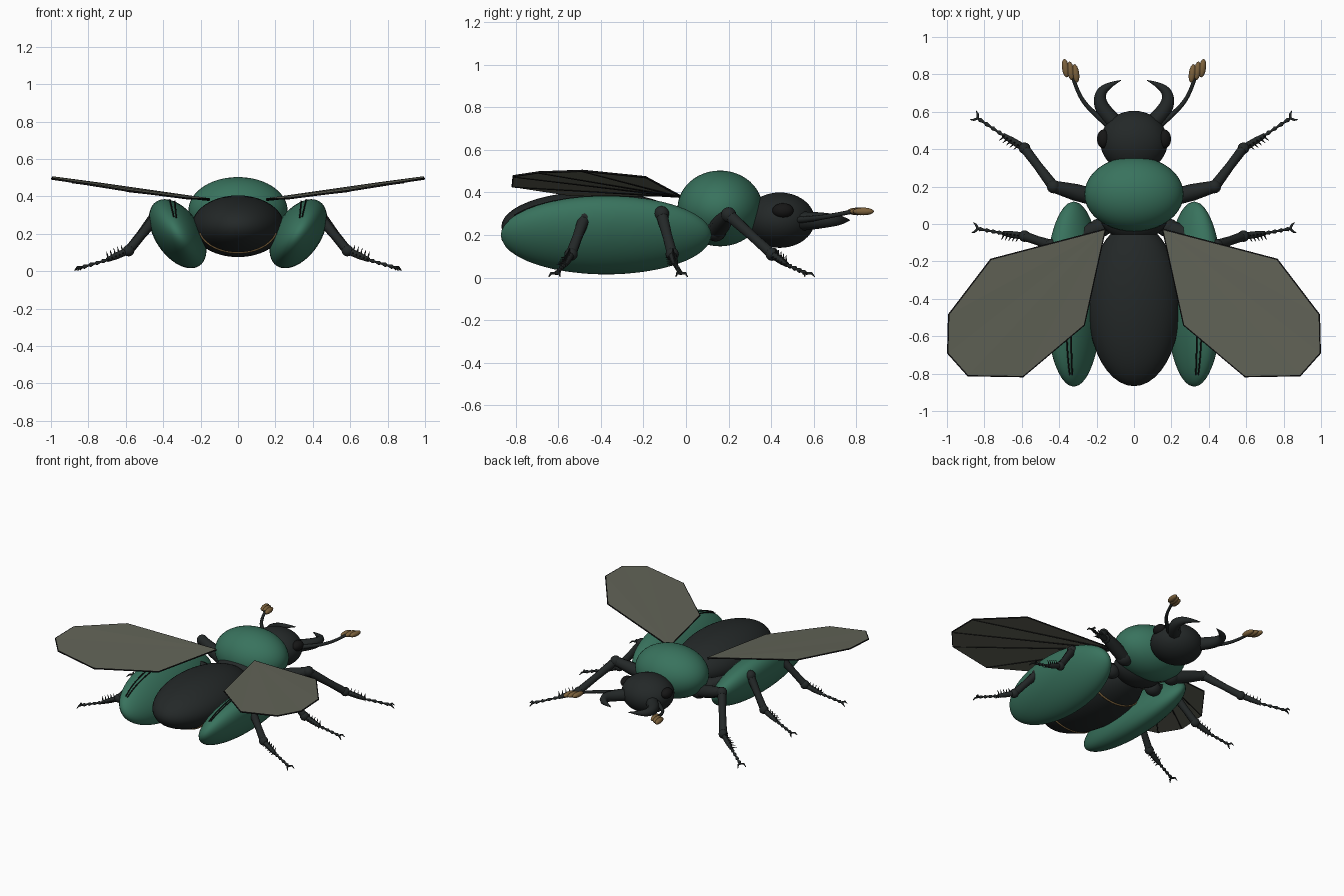
import bpy, bmesh
from math import sin, cos, pi, radians, sqrt
from mathutils import Vector, Matrix

if "Cube" in bpy.data.objects:
    bpy.data.objects.remove(bpy.data.objects["Cube"])


def material(name, rgb):
    m = bpy.data.materials.new(name)
    m.diffuse_color = (*rgb, 1)
    m.use_nodes = True
    m.node_tree.nodes["Principled BSDF"].inputs["Base Color"].default_value = m.diffuse_color
    return m


GREEN = material("green_shell", (0.04, 0.17, 0.11))
DARK = material("dark_body", (0.017, 0.021, 0.021))
BROWN = material("brown_accent", (0.2, 0.12, 0.045))
WING = material("wing_membrane", (0.12, 0.125, 0.095))
VEIN = material("vein_black", (0.008, 0.008, 0.008))


def ellipsoid(name, loc, radii, mat, rot=(0, 0, 0), seg=40, rings=24):
    bpy.ops.mesh.primitive_uv_sphere_add(segments=seg, ring_count=rings, location=loc, rotation=rot)
    o = bpy.context.object
    o.name, o.scale = name, radii
    o.data.materials.append(mat)
    bpy.ops.object.shade_smooth()
    return o


def tube(name, paths, mat, smooth=False):
    """Round tapered tubes; every path point is (x, y, z, radius)."""
    cu = bpy.data.curves.new(name, 'CURVE')
    cu.dimensions, cu.bevel_depth, cu.bevel_resolution = '3D', 1, 2
    cu.use_fill_caps = True
    for path in paths:
        sp = cu.splines.new('NURBS' if smooth else 'POLY')
        sp.points.add(len(path) - 1)
        for p, (x, y, z, r) in zip(sp.points, path):
            p.co, p.radius = (x, y, z, 1), r
        if smooth:
            sp.order_u, sp.use_endpoint_u, sp.resolution_u = 3, True, 6
    o = bpy.data.objects.new(name, cu)
    bpy.context.collection.objects.link(o)
    cu.materials.append(mat)
    bpy.ops.object.select_all(action='DESELECT')
    bpy.context.view_layer.objects.active = o
    o.select_set(True)
    bpy.ops.object.convert(target='MESH')
    bpy.ops.object.shade_smooth_by_angle(angle=radians(50))
    return bpy.context.object


# body
ellipsoid("pronotum", (0, 0.16, 0.325), (0.265, 0.2, 0.178), GREEN)
ellipsoid("head", (0, 0.44, 0.27), (0.18, 0.165, 0.13), DARK)
ellipsoid("thorax", (0, 0.04, 0.25), (0.18, 0.13, 0.11), DARK)
AC, AR = Vector((0, -0.43, 0.24)), Vector((0.247, 0.437, 0.165))
ellipsoid("abdomen", AC, AR, DARK)

# brown belly bands
bands = []
for y in (-0.66, -0.2):
    k = sqrt(1 - ((y - AC.y) / AR.y) ** 2)
    bands.append([(AR.x * k * sin(a), y, AC.z - AR.z * k * cos(a), 0.007)
                  for a in [radians(-75 + 10 * i) for i in range(16)]])
tube("belly_bands", bands, BROWN)

WING_OUTLINE = [(0.155, -0.03, 0.385), (0.765, -0.19, 0.472), (0.99, -0.485, 0.502),
                (0.995, -0.69, 0.495), (0.888, -0.81, 0.477), (0.594, -0.815, 0.43),
                (0.267, -0.54, 0.388)]
# hip, femur top, knee, shin end, foot
LEGS = {
    "front": [(0.2, 0.14, 0.22), (0.43, 0.2, 0.295), (0.585, 0.405, 0.11), (0.7, 0.475, 0.06), (0.835, 0.565, 0.02)],
    "middle": [(0.18, -0.02, 0.2), (0.44, -0.115, 0.3), (0.585, -0.065, 0.11), (0.7, -0.05, 0.06), (0.835, -0.025, 0.02)],
    "hind": [(0.18, -0.36, 0.2), (0.44, -0.475, 0.285), (0.585, -0.54, 0.11), (0.7, -0.57, 0.06), (0.835, -0.61, 0.02)],
}

for s, side in ((-1, "left"), (1, "right")):
    def m(p):
        return Vector((s * p[0], p[1], p[2]))

    # eye
    ellipsoid(side + "_eye", m((0.163, 0.455, 0.315)), (0.035, 0.05, 0.035), VEIN, seg=24, rings=12)

    # open wing case with two grooves
    c, r, tilt = m((0.322, -0.375, 0.2)), Vector((0.122, 0.495, 0.207)), radians(34)
    ellipsoid(side + "_wing_case", c, r, GREEN, (0, s * tilt, 0))
    R = Matrix.Rotation(s * tilt, 3, 'Y')
    lines = []
    for a in (-43, -33):
        a = radians(a)
        row = []
        for i in range(14):
            t = radians(-60 + 75 * i / 13)
            u = Vector((s * r.x * sin(a) * cos(t), r.y * sin(t), r.z * cos(a) * cos(t)))
            row.append((*(c + R @ (u * 1.008)), 0.004))
        lines.append(row)
    tube(side + "_case_grooves", lines, VEIN)

    # membrane wing: thin fan with rim and veins
    pts = [m(p) for p in WING_OUTLINE]
    bm = bmesh.new()
    vs = [bm.verts.new(p) for p in pts]
    for i in range(1, len(vs) - 1):
        f = (vs[0], vs[i], vs[i + 1])
        bm.faces.new(f if s < 0 else f[::-1])
    bmesh.ops.recalc_face_normals(bm, faces=bm.faces)
    me = bpy.data.meshes.new(side + "_wing")
    bm.to_mesh(me)
    bm.free()
    w = bpy.data.objects.new(side + "_wing", me)
    bpy.context.collection.objects.link(w)
    me.materials.append(WING)
    sol = w.modifiers.new("thickness", 'SOLIDIFY')
    sol.thickness, sol.offset = 0.008, 0
    tube(side + "_wing_rim", [[(*p, 0.005) for p in pts + pts[:1]]], VEIN)
    dz = Vector((0, 0, -0.004))
    tube(side + "_wing_veins", [[(*(pts[0] + dz), 0.006), (*(p + dz), 0.003)] for p in pts[2:6]], VEIN)

    # legs
    for name, joints in LEGS.items():
        hip, top, knee, shin, foot = [m(p) for p in joints]
        n = f"{side}_{name}_leg"
        ellipsoid(n + "_hip", hip, (0.06, 0.05, 0.05), DARK, seg=20, rings=12)
        mid = top.lerp(knee, 0.55)
        tube(n, [[(*hip, 0.045), (*hip.lerp(top, 0.5), 0.045), (*top, 0.032)],
                 [(*top, 0.03), (*mid, 0.024), (*knee, 0.026)],
                 [(*knee, 0.02), (*knee.lerp(shin, 0.6), 0.018), (*shin, 0.012)]], DARK)
        ellipsoid(n + "_top_joint", top, (0.036,) * 3, DARK, seg=16, rings=10)
        ellipsoid(n + "_knee", knee, (0.031,) * 3, DARK, seg=16, rings=10)
        # beaded foot
        beads = [[(*shin, 0.006), (*foot, 0.006)]]
        for i in range(4):
            a, b = shin.lerp(foot, i / 4), shin.lerp(foot, (i + 0.85) / 4)
            beads.append([(*a, 0.005), (*a.lerp(b, 0.75), 0.012), (*b, 0.007)])
        # claws and shin spines
        d = (foot - shin).normalized()
        q = Vector((-d.y, d.x, 0)).normalized()
        for k in (-1, 1):
            e1 = foot + d * 0.015 + q * k * 0.02 + Vector((0, 0, 0.005))
            e2 = foot + d * 0.03 + q * k * 0.028
            e2.z = 0.004
            beads.append([(*foot, 0.007), (*e1, 0.006), (*e2, 0.002)])
        for i in range(5):
            a = knee.lerp(shin, 0.25 + 0.17 * i)
            for v in (Vector((s * 0.012, 0.0, 0.042)), -q * s * 0.038 + d * 0.012):
                beads.append([(*a, 0.007), (*(a + v), 0.001)])
        tube(n + "_foot", beads, DARK)

    # jaw
    jaw = [(0.09, 0.53, 0.265, 0.045), (0.15, 0.585, 0.267, 0.043), (0.19, 0.665, 0.27, 0.034),
           (0.16, 0.735, 0.27, 0.022), (0.07, 0.768, 0.27, 0.002)]
    tube(side + "_jaw", [[(s * x, y, z, q) for x, y, z, q in jaw]], DARK, True)

    # antenna with three-leaf club
    stem = [(0.13, 0.52, 0.27, 0.016), (0.2, 0.58, 0.275, 0.014), (0.27, 0.65, 0.285, 0.011),
            (0.31, 0.73, 0.3, 0.01), (0.325, 0.78, 0.31, 0.01)]
    tube(side + "_antenna", [[(s * x, y, z, q) for x, y, z, q in stem]], DARK, True)
    for i in range(3):
        ellipsoid(f"{side}_antenna_leaf_{i + 1}", m((0.312 + 0.027 * i, 0.805 + 0.014 * i, 0.311)),
                  (0.019, 0.05, 0.018), BROWN, (0, 0, s * radians(-8)), 16, 10)
